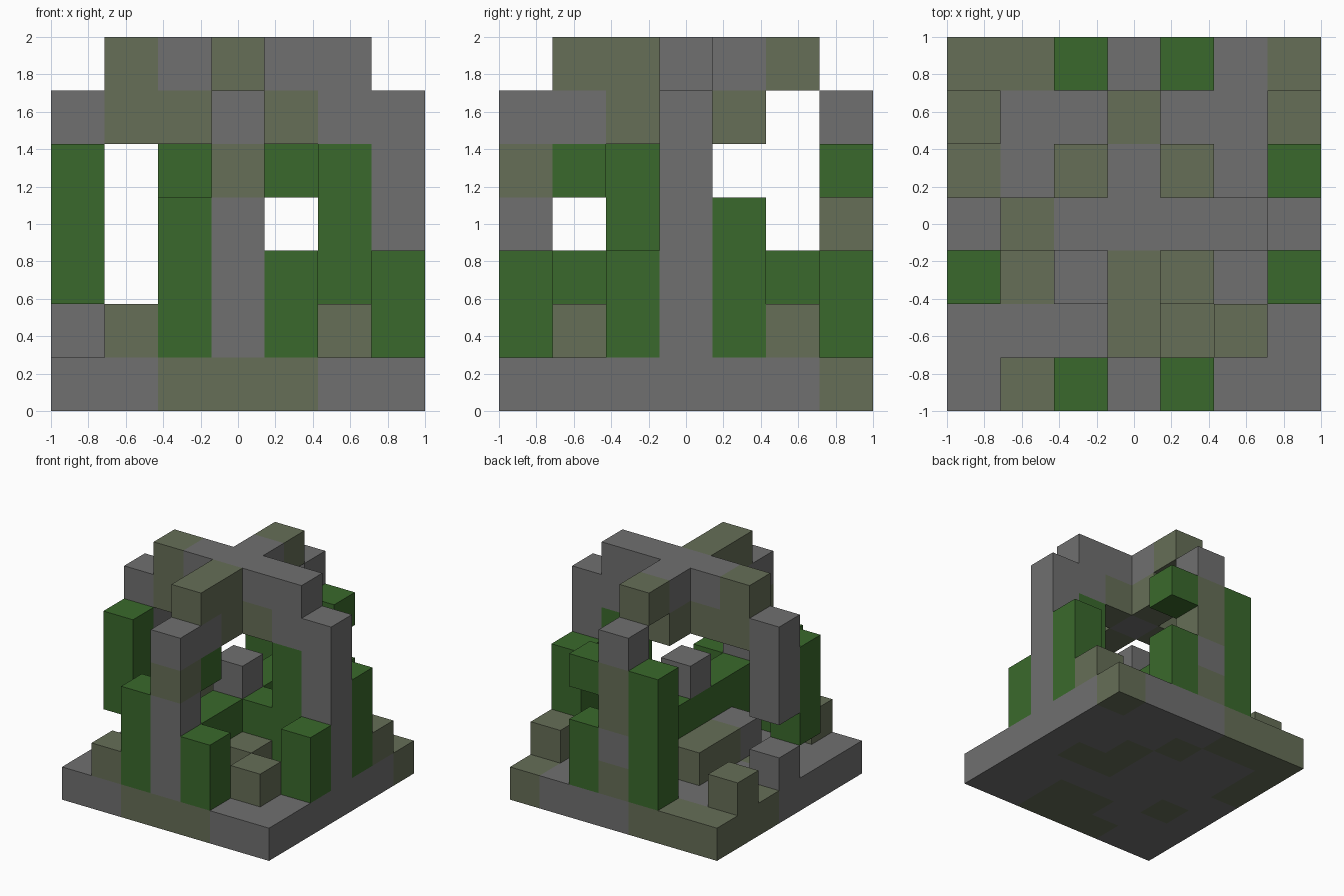
import bpy
import bmesh
from mathutils import Vector

cube = bpy.data.objects.get("Cube")
if cube:
    bpy.data.objects.remove(cube)

N = 7                # blocks along each side
U = 2 / N            # block size


def material(name, rgb):
    m = bpy.data.materials.new(name)
    m.use_nodes = True
    m.diffuse_color = (*rgb, 1)
    bsdf = next(n for n in m.node_tree.nodes if n.type == "BSDF_PRINCIPLED")
    bsdf.inputs["Base Color"].default_value = (*rgb, 1)
    bsdf.inputs["Roughness"].default_value = 1
    return m


# S = stone, M = mossy stone, L = leaves
KEYS = "SML"
MATS = [material("stone_grey", (0.162, 0.162, 0.162)),
        material("mossy_stone", (0.133, 0.156, 0.095)),
        material("leaf_green", (0.042, 0.141, 0.025))]

blocks = {}          # (x, y, z) -> colour key
parts = {}           # part name -> list of cells


def run(part, x, y, z, keys, step=(0, 0, 1)):
    """Lay a row of blocks from a start cell; a dot leaves a gap."""
    for n, key in enumerate(keys):
        if key != ".":
            cell = (x + n * step[0], y + n * step[1], z + n * step[2])
            blocks[cell] = key
            parts.setdefault(part, []).append(cell)


ALONG_X, ALONG_Y = (1, 0, 0), (0, 1, 0)

# Floor slab, front row first
floor = ["SSMMMSS", "SSSMMSS", "SMSSSSS", "SSSSMMS",
         "MSSSMSS", "MSSMSSS", "MMMSSSM"]
for y, row in enumerate(floor):
    run("floor_slab", 0, y, 0, row, ALONG_X)

# Four pillars, one broken
run("front_pillar", 3, 0, 1, "SSSMS")
run("back_pillar", 3, 6, 1, "MSMMS")
run("left_pillar", 6, 3, 1, "SSSSS")
run("right_pillar", 0, 3, 1, "S.SSS")

# Crossed arches: lower course and top course
run("arch_side_lower", 1, 3, 5, "MMSMS", ALONG_X)
run("arch_depth_lower", 3, 1, 5, "SM", ALONG_Y)
run("arch_depth_lower", 3, 4, 5, "M", ALONG_Y)
run("arch_side_top", 1, 3, 6, "MSSSS", ALONG_X)
run("arch_depth_top", 3, 1, 6, "MM", ALONG_Y)
run("arch_depth_top", 3, 4, 6, "SM", ALONG_Y)

# Central pedestal with a leafy top and a stone on it
for y, row in enumerate(["SSM", "MSS", "MSM"]):
    run("pedestal", 2, y + 2, 1, row, ALONG_X)
run("pedestal_leaves", 3, 1, 2, "LLLLL", ALONG_Y)
run("pedestal_leaves", 4, 3, 2, "L", ALONG_X)
run("centre_stone", 3, 3, 3, "S")

# Leaves climbing beside the pillars and under the arches
for name, x, y, keys in [
        ("front_leaves_right", 2, 0, "LLL"), ("front_leaves_left", 4, 0, "LL"),
        ("back_leaves_right", 2, 6, "LLLL"), ("back_leaves_left", 4, 6, "LL.L"),
        ("left_leaves_front", 6, 2, "LL"), ("left_leaves_back", 6, 4, "LLL"),
        ("right_leaves", 0, 2, ".LLL"), ("left_inner_vine", 5, 3, "LLLL"),
        ("front_inner_vine", 3, 1, "L..L"), ("back_inner_vine", 3, 5, "L")]:
    run(name, x, y, 1, keys)

# Loose mossy rubble
for n, (x, y) in enumerate([(1, 0), (5, 1), (0, 5), (6, 5)]):
    run("rubble_" + "abcd"[n], x, y, 1, "M")


def build(name, cells):
    """Make one object from the exposed sides of its blocks."""
    bm = bmesh.new()
    for cell in cells:
        centre = Vector(((cell[0] + 0.5) * U - 1, (cell[1] + 0.5) * U - 1,
                         (cell[2] + 0.5) * U))
        for axis in range(3):
            for sign in (-1, 1):
                d = Vector((0, 0, 0))
                d[axis] = sign
                if tuple(int(c + o) for c, o in zip(cell, d)) in blocks:
                    continue
                a = Vector((0, 0, 0))
                a[(axis + 1) % 3] = 1
                b = d.cross(a)
                corners = [d + a + b, d - a + b, d - a - b, d + a - b]
                f = bm.faces.new([bm.verts.new(centre + c * U / 2) for c in corners])
                f.material_index = KEYS.index(blocks[cell])
    bmesh.ops.remove_doubles(bm, verts=bm.verts, dist=U / 100)
    bm.normal_update()
    mesh = bpy.data.meshes.new(name)
    bm.to_mesh(mesh)
    bm.free()
    for m in MATS:
        mesh.materials.append(m)
    bpy.context.collection.objects.link(bpy.data.objects.new(name, mesh))


for name, cells in parts.items():
    build(name, cells)
